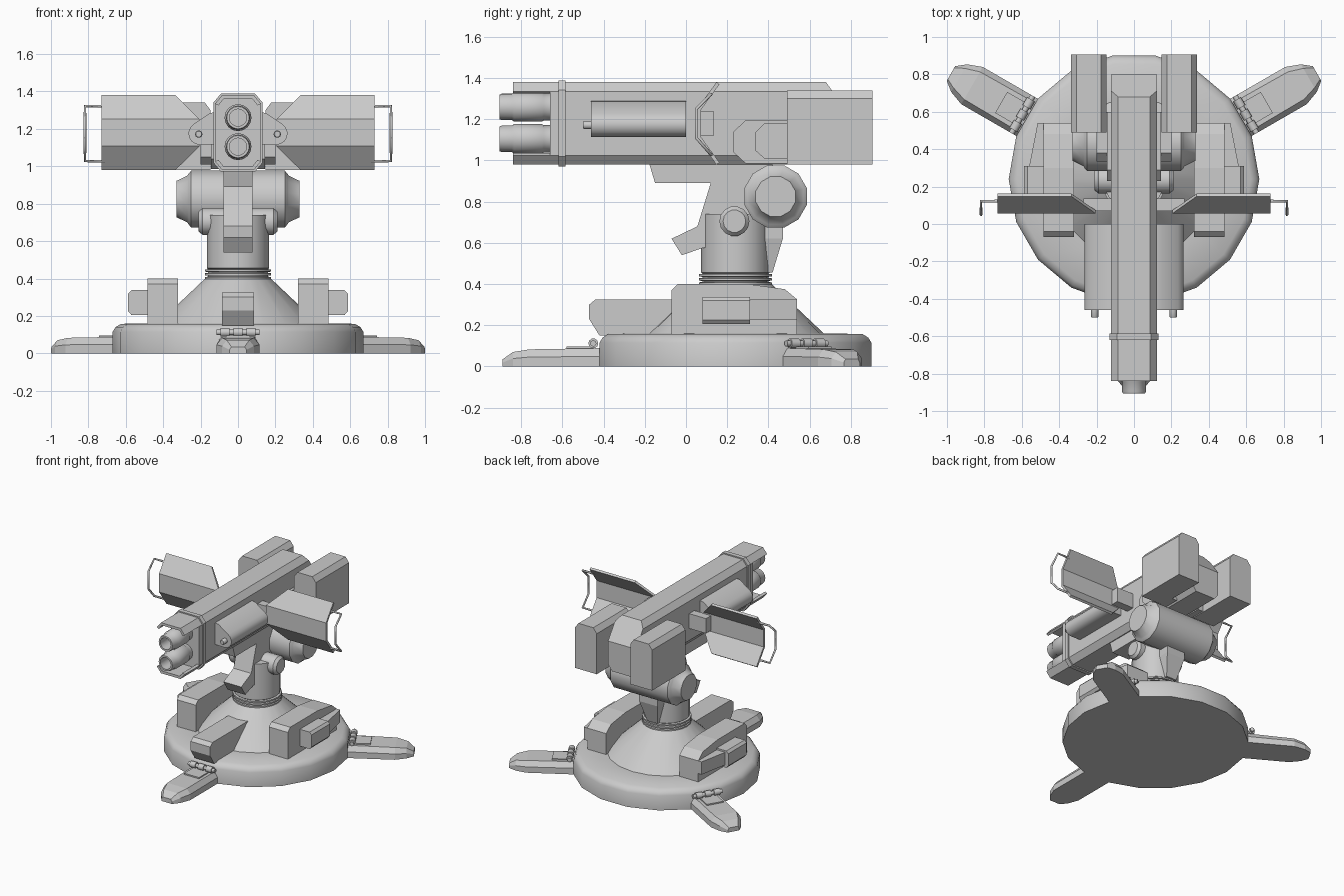
import bpy, bmesh
from math import cos, sin, pi, radians
from mathutils import Vector, Matrix

if "Cube" in bpy.data.objects:
    bpy.data.objects.remove(bpy.data.objects["Cube"])

CY = 0.24  # y of the base axis


def finish(bm, name, smooth=False, mirror=False, matrix=None):
    bmesh.ops.recalc_face_normals(bm, faces=bm.faces[:])
    me = bpy.data.meshes.new(name)
    bm.to_mesh(me)
    bm.free()
    if matrix:
        me.transform(matrix)
    ob = bpy.data.objects.new(name, me)
    bpy.context.collection.objects.link(ob)
    if smooth:
        bpy.ops.object.select_all(action='DESELECT')
        ob.select_set(True)
        bpy.context.view_layer.objects.active = ob
        bpy.ops.object.shade_smooth_by_angle(angle=radians(40))
    if mirror:
        ob.modifiers.new("Mirror", 'MIRROR')
    return ob


def loft(name, rings, **kw):
    """Join equal-length rings of points and cap both ends."""
    bm = bmesh.new()
    vs = [[bm.verts.new(p) for p in r] for r in rings]
    n = len(vs[0])
    for a, b in zip(vs, vs[1:]):
        for i in range(n):
            bm.faces.new((a[i], a[(i + 1) % n], b[(i + 1) % n], b[i]))
    bm.faces.new(vs[0])
    bm.faces.new(vs[-1])
    return finish(bm, name, **kw)


def prism_x(name, yz, x0, x1, **kw):
    return loft(name, [[(x, y, z) for y, z in yz] for x in (x0, x1)], **kw)


def prism_y(name, xz, y0, y1, **kw):
    return loft(name, [[(x, y, z) for x, z in xz] for y in (y0, y1)], **kw)


def box(name, x, y, z, **kw):
    return prism_x(name, [(y[0], z[0]), (y[1], z[0]), (y[1], z[1]), (y[0], z[1])], *x, **kw)


def lathe(name, prof, sides, axis, loc, phase=0.0, **kw):
    rings = []
    for r, h in prof:
        ring = []
        for i in range(sides):
            a = phase + 2 * pi * i / sides
            c, s = r * cos(a), r * sin(a)
            p = {'X': (h, c, s), 'Y': (c, h, s), 'Z': (c, s, h)}[axis]
            ring.append(Vector(p) + Vector(loc))
        rings.append(ring)
    return loft(name, rings, smooth=True, **kw)


# Base disc, cone and column
lathe("base_disc", [(.67, 0), (.67, .115), (.655, .14), (.625, .158), (.42, .16)], 18, 'Z', (0, CY, 0))
lathe("base_cone", [(.44, .15), (.17, .405)], 20, 'Z', (0, CY, 0))
rings = [(.16, .39)]
for k in range(3):
    z = .395 + k * .02
    rings += [(.16, z), (.177, z + .002), (.177, z + .013), (.16, z + .015)]
lathe("column", rings + [(.166, .455), (.166, .74)], 20, 'Z', (0, CY, 0))

# Equipment boxes and lugs on both sides of the base
prism_x("side_box", [(-.07, .15), (-.07, .37), (-.04, .40), (.30, .40), (.48, .375), (.54, .325), (.54, .15)],
        .32, .485, mirror=True)
prism_y("side_lug", [(.47, .205), (.57, .205), (.587, .225), (.587, .32), (.57, .338), (.47, .338)],
        .08, .31, mirror=True)
loft("side_lug_tail", [[(.47, y, .225), (x, y, .225), (x, y, .325), (.47, y, .325)]
                       for y, x in ((.31, .56), (.54, .515))], mirror=True)

# Front housing over the front leg
prism_x("front_housing", [(-.47, .23), (-.47, .30), (-.44, .325), (.05, .325), (.05, .15), (-.42, .15)], -.085, .085)

# Three legs with hinges
for label, ang in (("front", -90), ("right", 30), ("left", 150)):
    M = Matrix.Translation((0, CY, 0)) @ Matrix.Rotation(radians(ang), 4, 'Z')
    secs = [(.58, .115, .09, .09), (1.0, .115, .085, .083), (1.08, .085, .06, .07), (1.13, .045, .035, .035)]
    loft(label + "_leg", [[(u, -w, 0), (u, w, 0), (u, w, h * .55), (u, t, h), (u, -t, h), (u, -w, h * .55)]
                          for u, w, t, h in secs], matrix=M)
    lathe(label + "_hinge_pin", [(.015, -.115), (.015, .115)], 10, 'Y', (.69, 0, .112), matrix=M)
    for k in (-1, 0, 1):
        lathe(label + "_hinge_knuckle", [(.024, k * .07 - .024), (.024, k * .07 + .024)], 10, 'Y',
              (.69, 0, .112), matrix=M)
    box(label + "_hinge_plate", (.69, .82), (-.065, .065), (.08, .096), matrix=M)

# Neck bracket, rear strut and pivots
prism_x("neck_bracket", [(-.18, .99), (-.15, .89), (.12, .89), (.055, .68), (-.07, .62), (-.02, .54),
                         (.08, .575), (.30, .60), (.45, .70), (.42, .99)], -.078, .078)
loft("rear_strut", [[(-w, .33, z), (w, .33, z), (w, y, z), (-w, y, z)]
                    for w, y, z in ((.045, .42, .455), (.08, .47, .62), (.08, .47, .75))])
lathe("small_pivot", [(.055, -.21), (.073, -.19), (.073, .19), (.055, .21)], 14, 'X', (0, .235, .705))
lathe("elevation_drum", [(.10, -.33), (.13, -.27), (.14, -.265), (.157, -.25),
                         (.157, .25), (.14, .265), (.13, .27), (.10, .33)],
      12, 'X', (0, .435, .825), phase=pi / 12)

# Main gun body: chamfered section with a sloped upper rear
sect = [(-.085, 1.38), (.085, 1.38), (.122, 1.335), (.122, 1.025), (.085, .98), (-.085, .98),
        (-.122, 1.025), (-.122, 1.335)]
body = prism_y("gun_body", sect, -.66, .80)
bm = bmesh.new()
bm.from_mesh(body.data)
cut = bmesh.ops.bisect_plane(bm, geom=bm.verts[:] + bm.edges[:] + bm.faces[:], plane_co=(0, .68, 1.38),
                             plane_no=(0, .17, .12), clear_outer=True)
bmesh.ops.holes_fill(bm, edges=[e for e in bm.edges if e.is_boundary])
bmesh.ops.recalc_face_normals(bm, faces=bm.faces[:])
bm.to_mesh(body.data)
bm.free()
prism_y("gun_collar", [(x * 1.07, 1.18 + (z - 1.18) * 1.045) for x, z in sect], -.62, -.585)

# Upper and lower muzzle lips
lip = [(-.122, 1.335), (-.085, 1.38), (.085, 1.38), (.122, 1.335), (.105, 1.325), (.077, 1.36),
       (-.077, 1.36), (-.105, 1.325)]
prism_y("upper_lip", lip, -.84, -.65)
prism_y("lower_lip", [(x, 2.36 - z) for x, z in lip], -.84, -.65)

# Twin barrels
for label, z in (("upper", 1.26), ("lower", 1.105)):
    lathe(label + "_barrel", [(.046, -.72), (.046, -.905), (.06, -.905), (.064, -.895), (.064, -.845),
                              (.072, -.835), (.072, -.70), (.066, -.69), (.066, -.65)], 16, 'Y', (0, 0, z))

# Side canisters with nozzles
arc = [(.205 + .06 * cos(a), 1.175 + .06 * sin(a)) for a in [radians(60 - 25 * i) for i in range(7)]]
prism_y("side_canister", [(.11, 1.29), (.15, 1.285)] + arc + [(.11, 1.118)], -.46, 0, smooth=True, mirror=True)
lathe("canister_nozzle", [(.016, -.50), (.02, -.495), (.02, -.45)], 10, 'Y', (.21, 0, 1.172), mirror=True)

# Folded wing shields with arms and handles
bm = bmesh.new()
rows = [(.335, .155, 1.375), (.205, .065, 1.25), (.205, .065, 1.11), (.335, .155, .985)]
vs = [(bm.verts.new((x, y, z)), bm.verts.new((.73, y, z))) for x, y, z in rows]
for a, b in zip(vs, vs[1:]):
    bm.faces.new((a[0], a[1], b[1], b[0]))
wing = finish(bm, "wing_shield")
sol = wing.modifiers.new("Thickness", 'SOLIDIFY')
sol.thickness, sol.offset = .018, 0
wing.modifiers.new("Mirror", 'MIRROR')
box("wing_arm", (.10, .27), (.07, .135), (1.12, 1.237), mirror=True)

cu = bpy.data.curves.new("wing_handle", 'CURVE')
cu.dimensions, cu.bevel_depth, cu.bevel_resolution, cu.use_fill_caps = '3D', .008, 1, True
path = [(.71, .122, 1.322), (.818, .122, 1.322), (.818, .05, 1.25), (.818, .05, 1.11),
        (.818, .122, 1.028), (.71, .122, 1.028)]
sp = cu.splines.new('POLY')
sp.points.add(len(path) - 1)
for p, co in zip(sp.points, path):
    p.co = (*co, 1)
handle = bpy.data.objects.new("wing_handle", cu)
bpy.context.collection.objects.link(handle)
handle.modifiers.new("Mirror", 'MIRROR')

# Rear launcher boxes and their shoulder mounts
prism_y("rear_pod", [(.147, .98), (.337, .98), (.337, 1.30), (.307, 1.34), (.177, 1.34), (.147, 1.30)],
        .49, .905, mirror=True)
prism_x("pod_shoulder", [(.29, .985), (.23, 1.04), (.23, 1.14), (.29, 1.195), (.60, 1.195), (.60, .985)],
        .10, .145, mirror=True)
prism_x("pod_mount", [(.38, 1.01), (.335, 1.05), (.335, 1.135), (.38, 1.18), (.60, 1.18), (.60, 1.01)],
        .10, .20, mirror=True)
